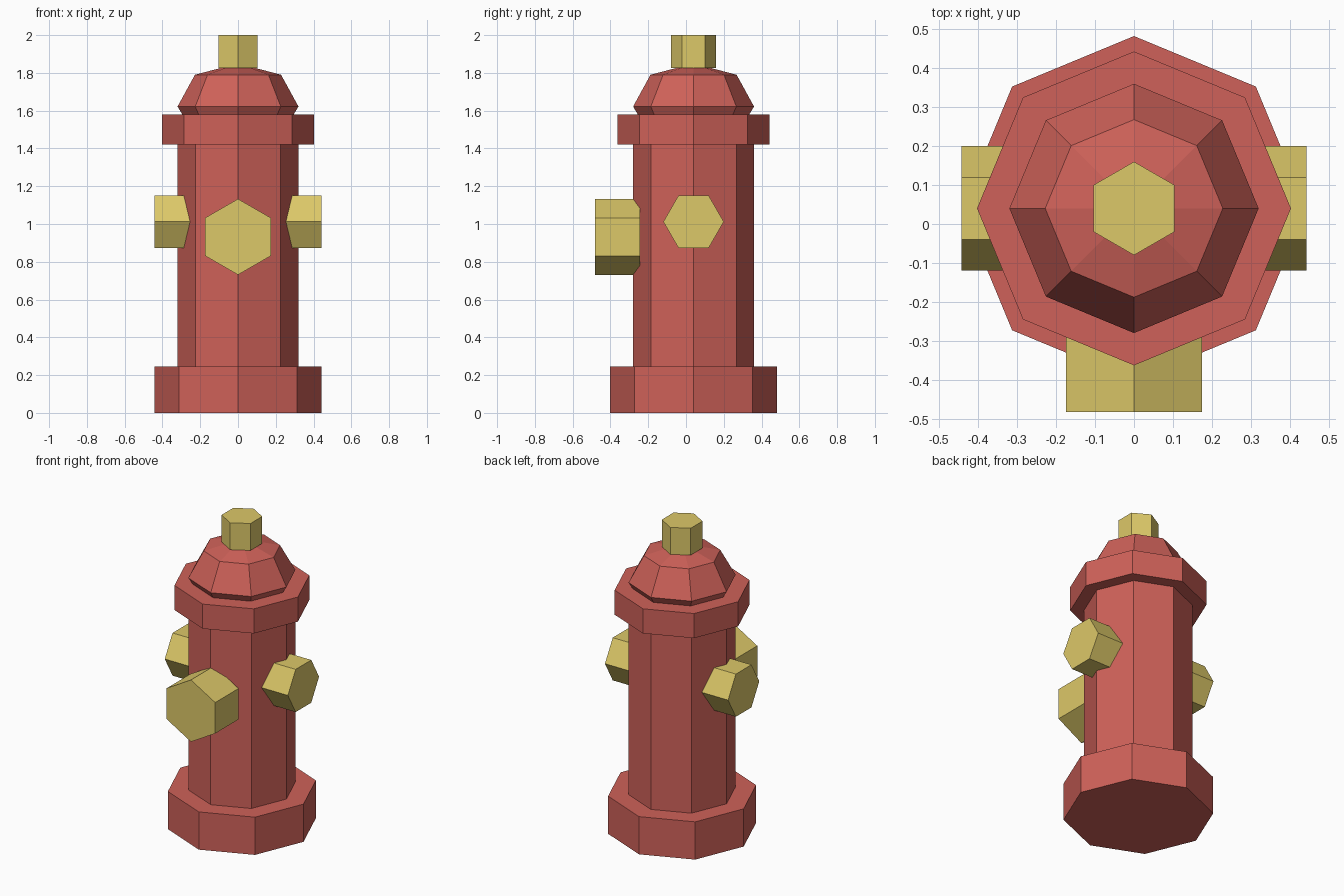
import bpy, bmesh
from math import pi, sin, cos, radians
from mathutils import Matrix, Vector

if "Cube" in bpy.data.objects:
    bpy.data.objects.remove(bpy.data.objects["Cube"])

CY = 0.04  # y of the hydrant's vertical axis


def material(name, rgb):
    m = bpy.data.materials.new(name)
    m.diffuse_color = (*rgb, 1)
    m.use_nodes = True
    m.node_tree.nodes["Principled BSDF"].inputs["Base Color"].default_value = m.diffuse_color
    return m


RED = material("red_paint", (0.62, 0.12, 0.10))
YELLOW = material("yellow_paint", (0.72, 0.58, 0.14))


def lathe(name, profile, sides, mat, matrix, phase=0.0):
    """Revolve (radius, height) points into a closed faceted solid."""
    bm = bmesh.new()
    rings = []
    for r, h in profile:
        n = 1 if r == 0 else sides
        rings.append([bm.verts.new((r * cos(phase + 2 * pi * i / sides),
                                    r * sin(phase + 2 * pi * i / sides), h))
                      for i in range(n)])
    for a, b in zip(rings, rings[1:]):
        for i in range(sides):
            j = (i + 1) % sides
            if len(b) == 1:
                bm.faces.new((a[i], a[j], b[0]))
            else:
                bm.faces.new((a[i], a[j], b[j], b[i]))
    for ring in (rings[0], rings[-1]):
        if len(ring) > 1:
            bm.faces.new(ring)
    bmesh.ops.recalc_face_normals(bm, faces=bm.faces)
    me = bpy.data.meshes.new(name)
    bm.to_mesh(me)
    bm.free()
    me.materials.append(mat)
    ob = bpy.data.objects.new(name, me)
    ob.matrix_world = matrix
    bpy.context.collection.objects.link(ob)
    return ob


def aim(origin, direction):
    """Place a part at origin with its axis along direction."""
    d = Vector(direction)
    return Matrix.Translation(origin) @ Vector((0, 0, 1)).rotation_difference(d).to_matrix().to_4x4()


axis = Matrix.Translation((0, CY, 0))

# Octagonal barrel with base, collar and domed bonnet
lathe("hydrant_body", [
    (0.4425, 0), (0.4425, 0.245), (0.32, 0.245), (0.32, 1.42),
    (0.403, 1.42), (0.403, 1.58), (0.295, 1.58), (0.32, 1.622),
    (0.228, 1.79), (0, 1.85)], 8, RED, axis)

# Hexagonal operating nut on top
lathe("top_nut", [(0.12, 1.825), (0.12, 2.0)], 6, YELLOW, axis, radians(90))

# Small hexagonal outlet caps on both sides, corners pointing along y
for side, name in ((-1, "left_cap"), (1, "right_cap")):
    lathe(name, [(0.16, 0), (0.16, 0.24)], 6, YELLOW,
          aim((side * 0.2025, CY, 1.012), (side, 0, 0)), radians(90))

# Large hexagonal front outlet cap, corners pointing up and down
lathe("front_cap", [(0.201, 0), (0.201, 0.24)], 6, YELLOW,
      aim((0, -0.243, 0.932), (0, -1, 0)), radians(90))
